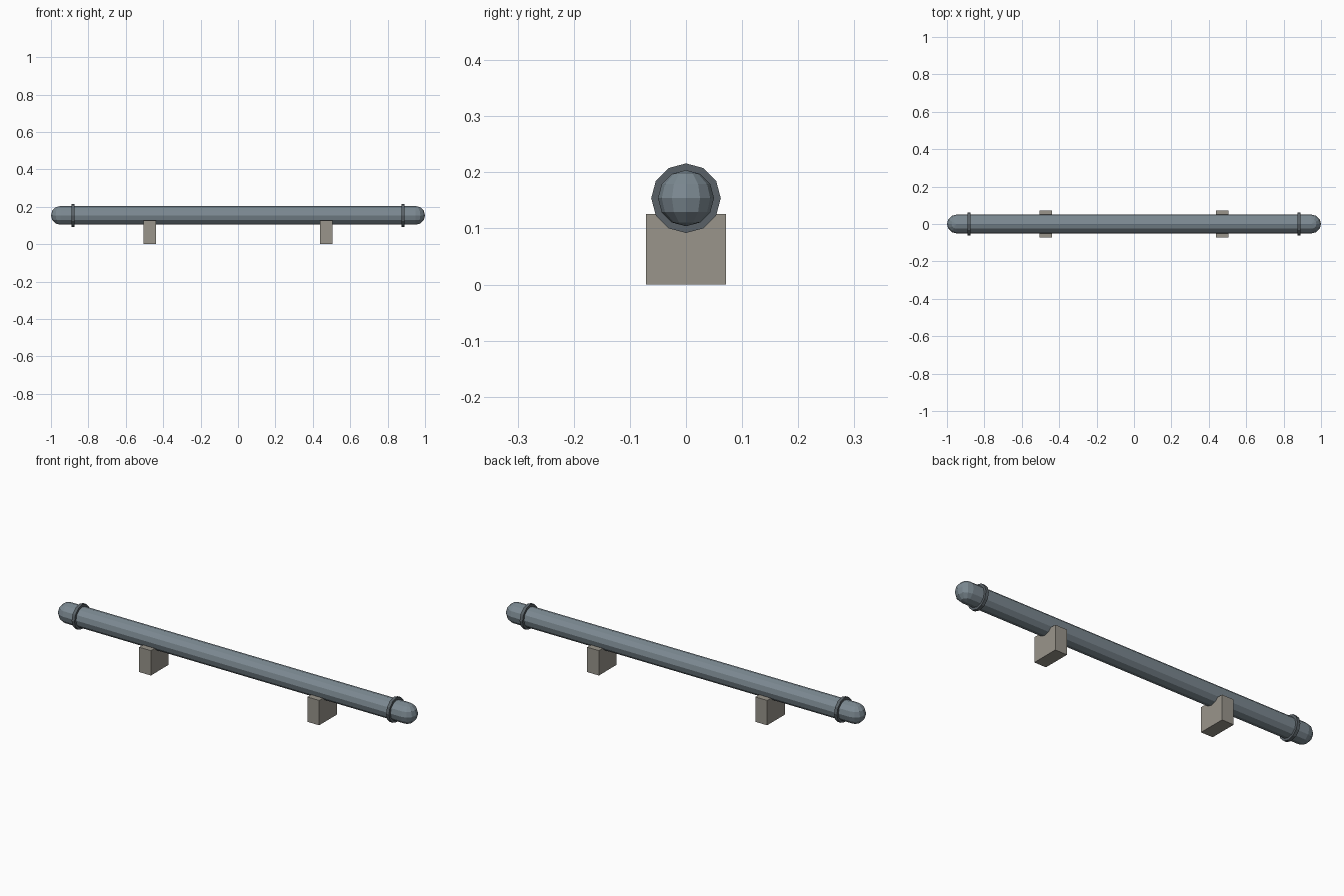
import bpy
import bmesh
from math import radians
from mathutils import Matrix

if "Cube" in bpy.data.objects:
    bpy.data.objects.remove(bpy.data.objects["Cube"])

AXIS_Z = 0.154   # height of the pipe's centre line
PIPE_R = 0.05
SIDES = 12


def make_material(name, rgb):
    mat = bpy.data.materials.new(name)
    mat.use_nodes = True
    colour = (*rgb, 1.0)
    mat.diffuse_color = colour
    bsdf = next(n for n in mat.node_tree.nodes if n.type == "BSDF_PRINCIPLED")
    bsdf.inputs["Base Color"].default_value = colour
    return mat


steel = make_material("blue grey steel", (0.20, 0.25, 0.285))
dark_steel = make_material("dark steel", (0.10, 0.12, 0.135))
concrete = make_material("warm concrete", (0.32, 0.30, 0.26))


def add_object(name, bm, mat, location):
    mesh = bpy.data.meshes.new(name)
    bm.to_mesh(mesh)
    bm.free()
    mesh.materials.append(mat)
    obj = bpy.data.objects.new(name, mesh)
    obj.location = location
    bpy.context.collection.objects.link(obj)
    return obj


def add_tube(name, x, radius, length, mat):
    # Faceted cylinder lying along x
    bm = bmesh.new()
    bmesh.ops.create_cone(bm, cap_ends=True, segments=SIDES, radius1=radius,
                          radius2=radius, depth=length,
                          matrix=Matrix.Rotation(radians(90), 4, "Y"))
    return add_object(name, bm, mat, (x, 0, AXIS_Z))


def add_ball(name, x, mat):
    bm = bmesh.new()
    bmesh.ops.create_uvsphere(bm, u_segments=SIDES, v_segments=6, radius=PIPE_R)
    return add_object(name, bm, mat, (x, 0, AXIS_Z))


def add_block(name, x, size, mat):
    bm = bmesh.new()
    bmesh.ops.create_cube(bm, size=1, matrix=Matrix.Diagonal((*size, 1)))
    return add_object(name, bm, mat, (x, 0, size[2] / 2))


# Main pipe
add_tube("pipe", 0, PIPE_R, 1.9, steel)

# Rounded ends, collars and support blocks on both sides
for side, sign in (("left", 1), ("right", -1)):
    add_ball(f"{side}_end_cap", sign * 0.95, steel)
    add_tube(f"{side}_collar", sign * 0.882, 0.062, 0.016, dark_steel)
    add_block(f"{side}_support", sign * 0.472, (0.066, 0.142, 0.126), concrete)
